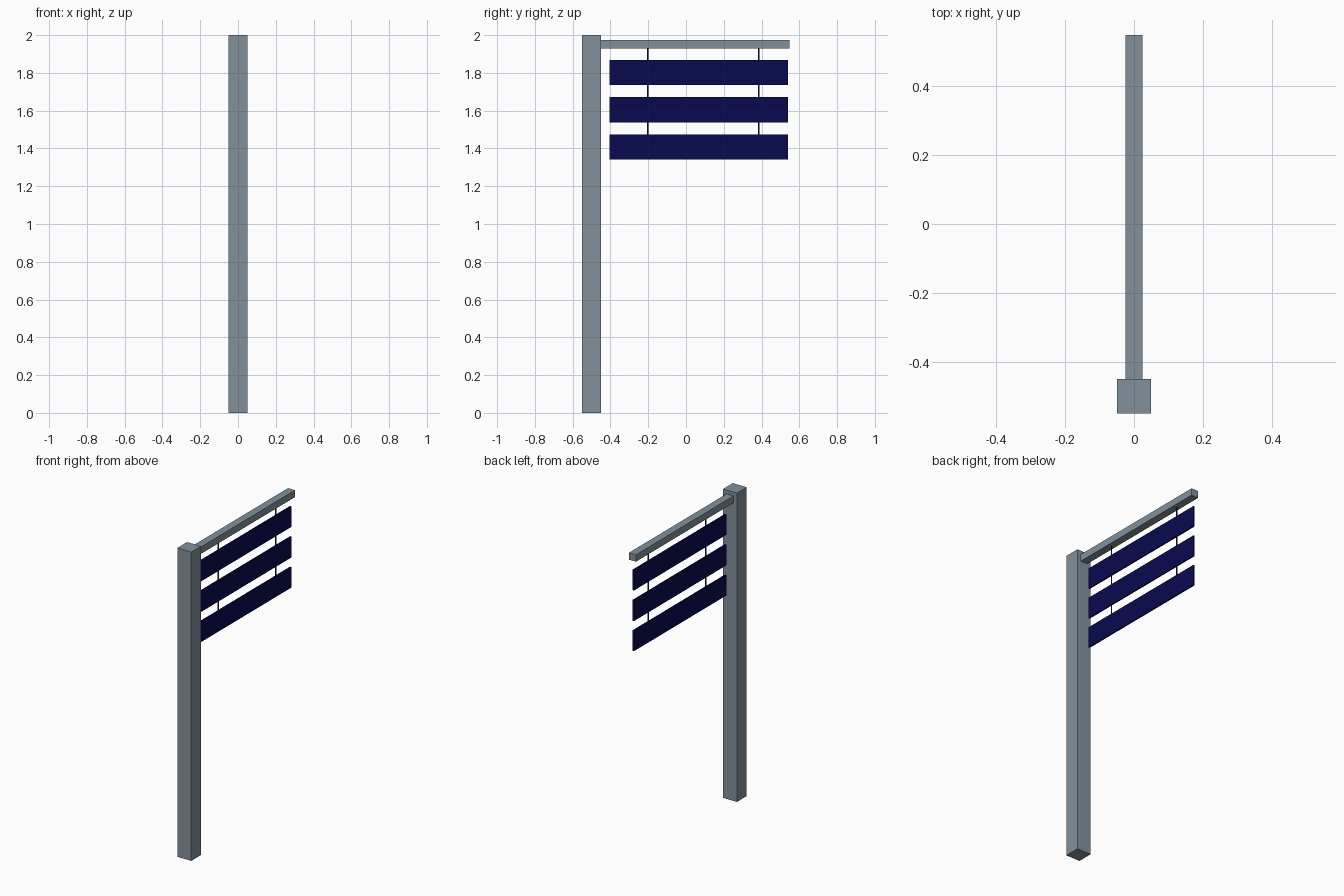
import bpy

if "Cube" in bpy.data.objects:
    bpy.data.objects.remove(bpy.data.objects["Cube"])


def make_mat(name, rgb):
    m = bpy.data.materials.new(name)
    m.diffuse_color = (*rgb, 1.0)
    m.use_nodes = True
    m.node_tree.nodes["Principled BSDF"].inputs["Base Color"].default_value = m.diffuse_color
    return m


steel = make_mat("slate_grey", (0.225, 0.285, 0.335))
navy = make_mat("navy_blue", (0.003, 0.003, 0.08))
dark = make_mat("dark_wire", (0.02, 0.02, 0.022))


def box(name, lo, hi, mat):
    """Box between two corners."""
    bpy.ops.mesh.primitive_cube_add(
        size=1, location=[(a + b) / 2 for a, b in zip(lo, hi)])
    o = bpy.context.object
    o.name = name
    o.scale = [b - a for a, b in zip(lo, hi)]
    bpy.ops.object.transform_apply(location=False, rotation=False, scale=True)
    o.data.materials.append(mat)
    return o


def wire(name, y, z0, z1):
    """Thin vertical hanging wire."""
    bpy.ops.mesh.primitive_cylinder_add(
        vertices=8, radius=0.004, depth=z1 - z0, location=(0, y, (z0 + z1) / 2))
    o = bpy.context.object
    o.name = name
    o.data.materials.append(dark)
    bpy.ops.object.shade_smooth_by_angle()


# Upright post and the arm reaching back from it
ARM_BOTTOM = 1.93
box("post", (-0.05, -0.55, 0), (0.05, -0.45, 2.0), steel)
box("arm", (-0.025, -0.45, ARM_BOTTOM), (0.025, 0.548, 1.975), steel)

# Three sign boards, each hung by two wires from whatever is above it
above = ARM_BOTTOM
for i, (z0, z1) in enumerate([(1.735, 1.868), (1.537, 1.672), (1.342, 1.475)], 1):
    box(f"sign_board_{i}", (-0.005, -0.405, z0), (0.005, 0.54, z1), navy)
    wire(f"front_wire_{i}", -0.203, z1, above)
    wire(f"back_wire_{i}", 0.385, z1, above)
    above = z0
